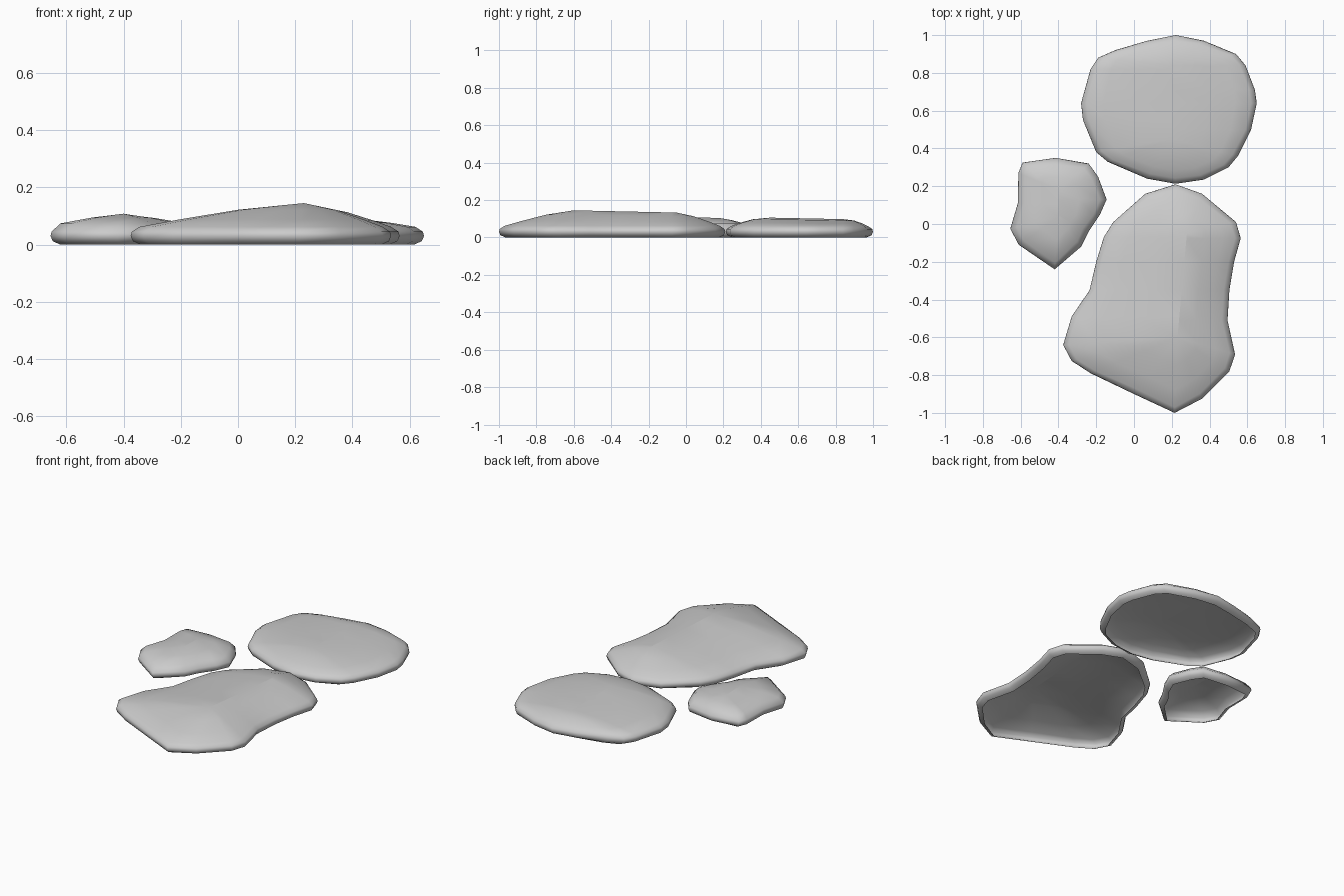
import bpy, bmesh
from mathutils import Vector

if "Cube" in bpy.data.objects:
    bpy.data.objects.remove(bpy.data.objects["Cube"])


def ridge_point(p, a, b):
    """Point of the ridge a-b (a has the lower y) level with p, clamped to its ends."""
    k = max(0.0, min(1.0, (p.y - a.y) / (b.y - a.y)))
    return a.lerp(b, k)


def stone(name, outline, ridge, wall, crown):
    """Open-bottomed stone: wall = (inset, z) rings, crown = (way to ridge, share of rise) rings."""
    a, b = Vector(ridge[0]), Vector(ridge[1])
    pts = [Vector((x, y, 0)) for x, y in outline]
    tops = [ridge_point(p, a, b) for p in pts]
    rings = []
    for inset, z in wall:
        ring = []
        for p, s in zip(pts, tops):
            d = Vector((s.x - p.x, s.y - p.y, 0))
            q = p + d.normalized() * inset
            ring.append(Vector((q.x, q.y, z)))
        rings.append(ring)
    shoulder = rings[-1]
    for t, rise in crown:
        ring = []
        for p, s in zip(shoulder, tops):
            q = p.lerp(s, t)
            q.z = p.z + (s.z - p.z) * rise
            ring.append(q)
        rings.append(ring)

    bm = bmesh.new()
    loops = [[bm.verts.new(q) for q in ring] for ring in rings]
    n = len(pts)
    for lo, hi in zip(loops, loops[1:]):
        for i in range(n):
            j = (i + 1) % n
            bm.faces.new((lo[j], lo[i], hi[i], hi[j]))   # outlines run clockwise
    bmesh.ops.remove_doubles(bm, verts=bm.verts[:], dist=0.002)
    for f in bm.faces:
        f.smooth = True
    mesh = bpy.data.meshes.new(name)
    bm.to_mesh(mesh)
    bm.free()
    obj = bpy.data.objects.new(name, mesh)
    bpy.context.collection.objects.link(obj)
    return obj


# rounded side shared by all stones: (inset from outline, height)
WALL = [(0.035, 0.0), (0.008, 0.012), (0.0, 0.03), (0.004, 0.045), (0.03, 0.062)]

# round stone at the back
stone("round_stone",
      [(0.22, 1.0), (0.37, 0.97), (0.54, 0.90), (0.59, 0.84), (0.64, 0.71),
       (0.65, 0.64), (0.62, 0.50), (0.55, 0.36), (0.50, 0.30), (0.37, 0.235),
       (0.22, 0.213), (0.07, 0.24), (-0.14, 0.33), (-0.20, 0.38), (-0.27, 0.55),
       (-0.28, 0.64), (-0.23, 0.82), (-0.19, 0.88), (-0.10, 0.92), (0.07, 0.97)],
      [(0.2, 0.45, 0.106), (0.2, 0.84, 0.098)],
      WALL, [(0.2, 0.35), (0.55, 0.8), (1, 1)])

# large long stone at the front
stone("large_stone",
      [(0.22, 0.21), (0.36, 0.16), (0.54, 0.01), (0.565, -0.075), (0.53, -0.20),
       (0.505, -0.35), (0.495, -0.51), (0.535, -0.69), (0.505, -0.78), (0.36, -0.925),
       (0.215, -1.0), (0.0, -0.90), (-0.23, -0.79), (-0.33, -0.725), (-0.375, -0.64),
       (-0.33, -0.49), (-0.235, -0.35), (-0.20, -0.20), (-0.16, -0.07), (-0.11, 0.01),
       (0.06, 0.16)],
      [(0.23, -0.6, 0.145), (0.28, -0.05, 0.133)],
      WALL, [(0.25, 0.32), (0.6, 0.72), (1, 1)])

# small stone at the left
stone("small_stone",
      [(-0.415, 0.35), (-0.24, 0.32), (-0.19, 0.25), (-0.145, 0.13), (-0.18, 0.05),
       (-0.24, -0.04), (-0.28, -0.12), (-0.42, -0.24), (-0.61, -0.11), (-0.655, -0.025),
       (-0.615, 0.11), (-0.612, 0.27), (-0.59, 0.325)],
      [(-0.40, 0.04, 0.108), (-0.40, 0.18, 0.104)],
      WALL[:-1] + [(0.035, 0.074)], [(0.5, 0.6), (1, 1)])
